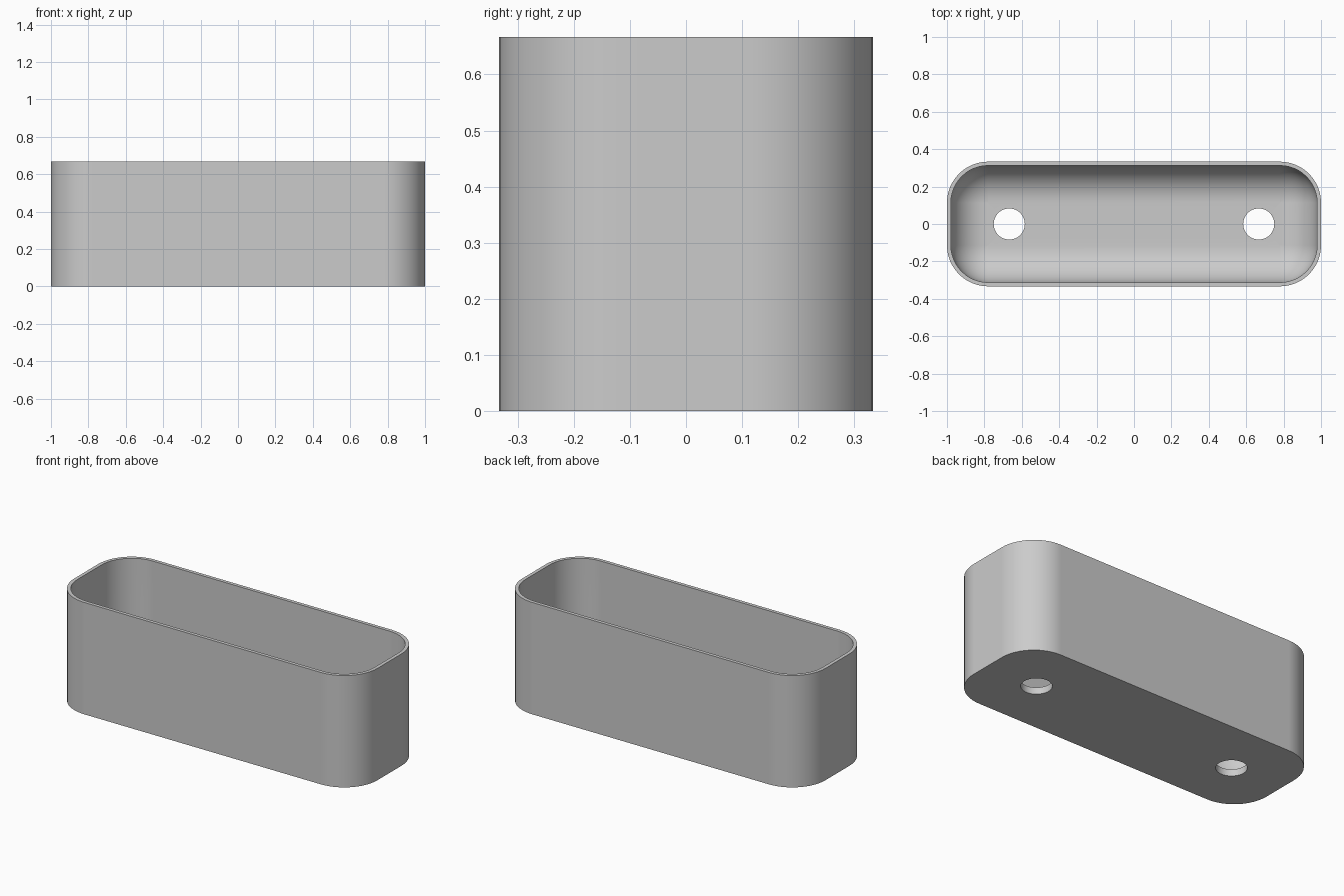
import bpy, bmesh
from math import sin, cos, pi

cube = bpy.data.objects.get("Cube")
if cube:
    bpy.data.objects.remove(cube, do_unlink=True)

# Main dimensions
HX, HY, HEIGHT = 1.0, 1 / 3, 2 / 3
CORNER, WALL, FLOOR = 0.22, 0.021, 0.04
HOLE_X, HOLE_R = 0.667, 0.083
STEPS = 12

bm = bmesh.new()


def rounded_loop(inset, z):
    """Rounded rectangle of vertices, offset inward from the outer outline."""
    r = CORNER - inset
    cx, cy = HX - CORNER, HY - CORNER
    verts = []
    for q, (sx, sy) in enumerate([(1, 1), (-1, 1), (-1, -1), (1, -1)]):
        for i in range(STEPS + 1):
            a = (q + i / STEPS) * pi / 2
            verts.append(bm.verts.new((sx * cx + r * cos(a), sy * cy + r * sin(a), z)))
    return verts


def circle_loop(x, z, n=48):
    return [bm.verts.new((x + HOLE_R * cos(2 * pi * i / n),
                          HOLE_R * sin(2 * pi * i / n), z)) for i in range(n)]


def bridge(a, b):
    n = len(a)
    for i in range(n):
        j = (i + 1) % n
        bm.faces.new((a[i], a[j], b[j], b[i]))


def fill(loops):
    """Flat face bounded by an outline and hole loops."""
    edges = []
    for loop in loops:
        for i, v in enumerate(loop):
            w = loop[(i + 1) % len(loop)]
            edges.append(bm.edges.get((v, w)) or bm.edges.new((v, w)))
    bmesh.ops.triangle_fill(bm, edges=edges, use_beauty=True)


# Outer wall, rim, inner wall and the rounded transition to the floor
fillet = CORNER - WALL - 0.004
rings = [rounded_loop(0, 0), rounded_loop(0, HEIGHT), rounded_loop(WALL, HEIGHT)]
for i in range(STEPS + 1):
    a = i / STEPS * pi / 2
    rings.append(rounded_loop(WALL + fillet * (1 - cos(a)), FLOOR + fillet * (1 - sin(a))))
for lower, upper in zip(rings, rings[1:]):
    bridge(lower, upper)

# Drain holes through the floor
under = [circle_loop(x, 0) for x in (-HOLE_X, HOLE_X)]
above = [circle_loop(x, FLOOR) for x in (-HOLE_X, HOLE_X)]
for a, b in zip(under, above):
    bridge(a, b)
fill([rings[0]] + under)
fill([rings[-1]] + above)
bmesh.ops.recalc_face_normals(bm, faces=bm.faces)

mesh = bpy.data.meshes.new("planter_box")
bm.to_mesh(mesh)
bm.free()
box = bpy.data.objects.new("planter_box", mesh)
bpy.context.collection.objects.link(box)

# Plain grey material
grey = bpy.data.materials.new("plain_grey")
grey.use_nodes = True
colour = (0.6, 0.6, 0.6, 1)
grey.diffuse_color = colour
grey.node_tree.nodes["Principled BSDF"].inputs["Base Color"].default_value = colour
mesh.materials.append(grey)

# Smooth curves with crisp rims
bpy.ops.object.select_all(action="DESELECT")
box.select_set(True)
bpy.context.view_layer.objects.active = box
bpy.ops.object.shade_smooth_by_angle(angle=pi / 6)
weighted = box.modifiers.new("even_shading", "WEIGHTED_NORMAL")
weighted.keep_sharp = True
